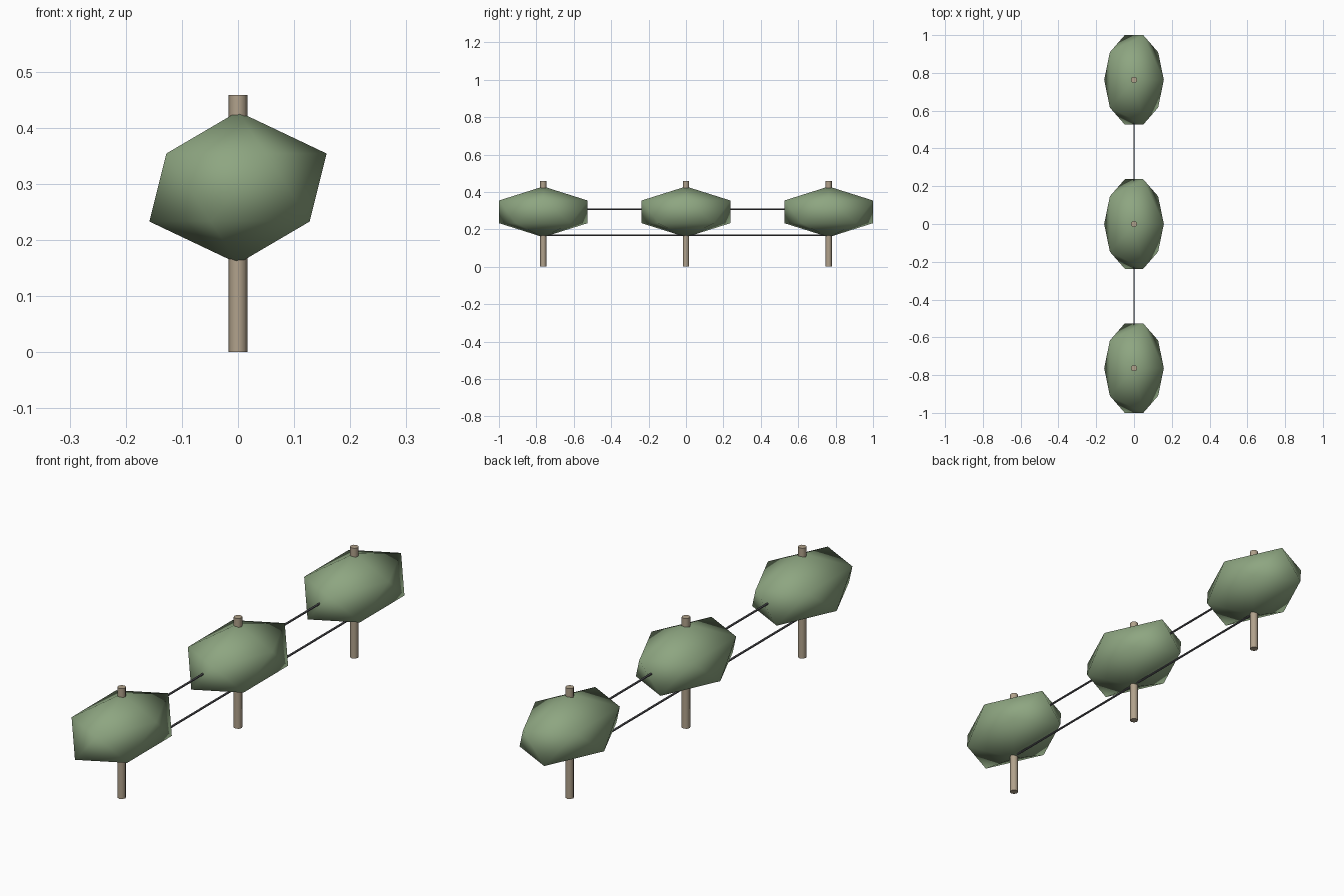
import bpy
from math import pi, radians

if "Cube" in bpy.data.objects:
    bpy.data.objects.remove(bpy.data.objects["Cube"])


def material(name, color):
    m = bpy.data.materials.new(name)
    m.diffuse_color = (*color, 1)
    m.use_nodes = True
    m.node_tree.nodes["Principled BSDF"].inputs["Base Color"].default_value = m.diffuse_color
    return m


GREEN = material("leaf_green", (0.27, 0.38, 0.22))
WOOD = material("post_wood", (0.44, 0.36, 0.26))
WIRE = material("wire_dark", (0.10, 0.10, 0.11))

SPACING = 0.763


def finish(name, mat):
    ob = bpy.context.object
    ob.name = name
    ob.data.materials.append(mat)
    return ob


def rod(name, mat, radius, length, loc, sides, rot=(0, 0, 0)):
    bpy.ops.mesh.primitive_cylinder_add(vertices=sides, radius=radius, depth=length,
                                        location=loc, rotation=rot)
    bpy.ops.object.shade_smooth_by_angle(angle=radians(50))
    return finish(name, mat)


# Posts, each with a stretched low-poly bush
for i, label in enumerate(("front", "middle", "back")):
    y = (i - 1) * SPACING
    rod(label + "_post", WOOD, 0.0167, 0.458, (0, y, 0.229), 8)
    bpy.ops.mesh.primitive_ico_sphere_add(subdivisions=1, radius=1, location=(0, y, 0.2935))
    bush = finish(label + "_bush", GREEN)
    bush.scale = (0.1765, 0.2787, 0.1355)
    bpy.ops.object.transform_apply(location=False, rotation=False, scale=True)
    bpy.ops.object.shade_smooth()

# Trellis wires running between the outer posts
for label, z in (("lower_wire", 0.168), ("upper_wire", 0.308)):
    rod(label, WIRE, 0.0045, 2 * SPACING, (0, 0, z), 6, (pi / 2, 0, 0))
